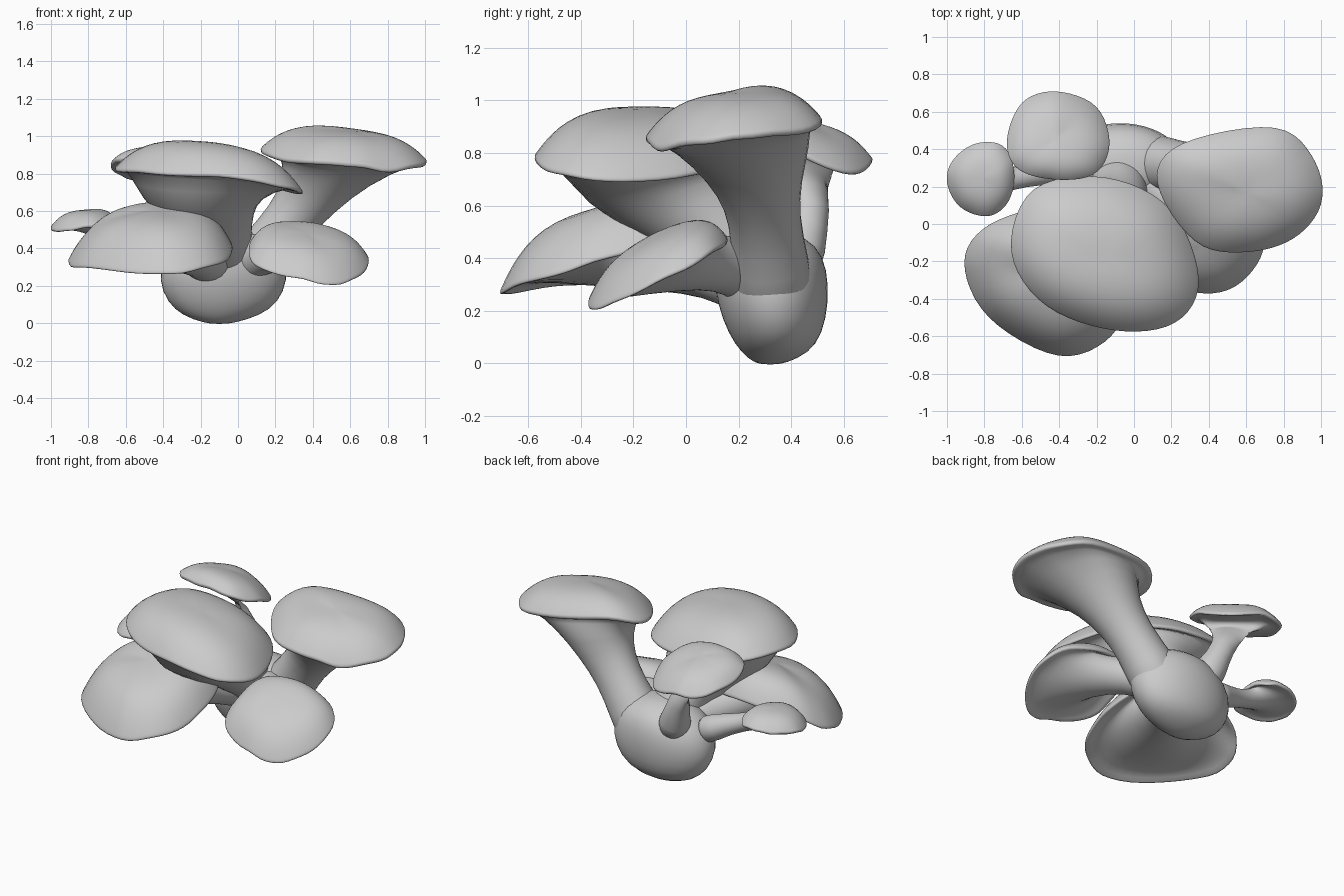
import bpy, math, random
from mathutils import Vector

if "Cube" in bpy.data.objects:
    bpy.data.objects.remove(bpy.data.objects["Cube"])

N = 24
UP = Vector((0, 0, 1))
random.seed(4)


def loft(name, rings, start, end):
    """Skin a stack of rings, closed with a pole at each end."""
    verts = [v for r in rings for v in r] + [start, end]
    faces = []
    for k in range(len(rings) - 1):
        for i in range(N):
            j = (i + 1) % N
            faces.append((k*N + i, (k+1)*N + i, (k+1)*N + j, k*N + j))
    a, b, last = len(verts) - 2, len(verts) - 1, (len(rings) - 1) * N
    for i in range(N):
        j = (i + 1) % N
        faces.append((a, i, j))
        faces.append((b, last + j, last + i))
    me = bpy.data.meshes.new(name)
    me.from_pydata([tuple(v) for v in verts], [], faces)
    me.polygons.foreach_set("use_smooth", [True] * len(me.polygons))
    ob = bpy.data.objects.new(name, me)
    bpy.context.collection.objects.link(ob)
    sub = ob.modifiers.new("smooth", 'SUBSURF')
    sub.levels = sub.render_levels = 1
    return ob


def closed_curve(pts):
    """Catmull-Rom through a closed loop of eight points, N samples."""
    pts = [Vector(p) for p in pts]
    m, step, out = len(pts), N // len(pts), []
    for i in range(m):
        p0, p1, p2, p3 = (pts[(i + d) % m] for d in (-1, 0, 1, 2))
        for s in range(step):
            t = s / step
            out.append(0.5 * (2*p1 + (p2 - p0)*t + (2*p0 - 5*p1 + 4*p2 - p3)*t*t
                              + (3*p1 - p0 - 3*p2 + p3)*t**3))
    return out


def mushroom(name, rim, dome, lip, stem, power=3.4):
    """Cap from a rim loop, flowing underneath into a stem of (x, y, z, radius)."""
    loop = closed_curve(rim)
    c = sum(loop, Vector()) / N
    offs = [(p - c) * 1.01 for p in loop]
    normal = Vector()
    for i in range(N):
        normal += offs[i].cross(offs[(i + 1) % N])
    normal.normalize()
    angles = [math.atan2(o.y, o.x) for o in offs]
    wave = [UP * random.uniform(-.014, .012) for o in offs]
    # cap top and wavy rim
    rings = [[c + o*f + UP*dome*(1 - f**power) + w*f**8 for o, w in zip(offs, wave)]
             for f in (0.25, 0.5, 0.7, 0.84, 0.93, 0.985, 1.0)]
    # hollowed underside
    rings.append([c + o*0.985 - UP*lip + w for o, w in zip(offs, wave)])
    rings.append([c + o*0.86 + UP*(dome*.2 - lip) for o in offs])
    # flare and stem
    for k, (x, y, z, r) in enumerate(stem):
        hi = Vector(stem[max(k - 1, 0)][:3])
        lo = Vector(stem[min(k + 1, len(stem) - 1)][:3])
        w = (0.3, 0.75, 1, 1, 1)[k]
        q = UP.rotation_difference(normal.lerp((hi - lo).normalized(), w))
        rings.append([Vector((x, y, z)) + q @ Vector((r*math.cos(a), r*math.sin(a), 0))
                      for a in angles])
    return loft(name, rings, c + UP*dome, Vector(stem[-1][:3]))


# lumpy shared base
base = [(-.10, .32, .0, .08, .06), (-.09, .34, .04, .21, .13), (-.08, .34, .11, .30, .18),
        (-.08, .33, .23, .35, .215), (-.07, .32, .36, .33, .22), (-.05, .32, .45, .25, .18),
        (-.04, .31, .50, .12, .10)]
base_rings = [[Vector((x + a*math.cos(i*math.tau/N), y + b*math.sin(i*math.tau/N), z))
               for i in range(N)] for x, y, z, a, b in reversed(base)]
loft("base", base_rings, Vector((-.04, .31, .51)), Vector((-.10, .32, -.005)))

# large centre mushroom
mushroom("centre_mushroom",
         [(-.66, -.15, .83), (-.47, -.44, .82), (-.10, -.57, .79), (.22, -.53, .745),
          (.35, -.30, .71), (.20, .08, .73), (-.15, .25, .77), (-.54, .19, .82)],
         .19, .025,
         [(-.20, -.08, .675, .33), (-.12, .06, .57, .21), (-.08, .18, .45, .15), (-.08, .27, .33, .16)])

# lower left mushroom, leaning forward
mushroom("lower_left_mushroom",
         [(-.91, -.20, .33), (-.78, -.50, .30), (-.40, -.71, .275), (-.12, -.60, .31),
          (-.03, -.35, .39), (-.10, -.04, .47), (-.42, .09, .51), (-.77, .0, .45)],
         .225, .02,
         [(-.40, -.22, .43, .24), (-.30, -.05, .40, .14), (-.20, .10, .37, .12), (-.13, .22, .33, .15)],
         power=4)

# lower right mushroom, leaning forward
mushroom("lower_right_mushroom",
         [(.06, -.10, .41), (.10, -.28, .31), (.35, -.37, .24), (.55, -.33, .22),
          (.69, -.15, .30), (.66, .06, .40), (.41, .16, .48), (.12, .09, .48)],
         .13, .02,
         [(.35, -.04, .38, .17), (.23, .08, .39, .11), (.11, .19, .37, .11), (.03, .27, .33, .14)],
         power=4)

# tall right mushroom, leaning back
mushroom("tall_right_mushroom",
         [(.12, .22, .93), (.33, -.10, .87), (.60, -.15, .85), (.85, -.08, .83),
          (1.0, .10, .855), (.97, .33, .88), (.76, .52, .92), (.25, .43, .98)],
         .14, .03,
         [(.47, .25, .80, .235), (.38, .28, .68, .165), (.28, .30, .55, .135),
          (.16, .32, .39, .15), (.06, .33, .25, .17)])

# back left mushroom, leaning back
mushroom("back_mushroom",
         [(-.68, .45, .85), (-.60, .65, .79), (-.42, .71, .775), (-.20, .63, .74),
          (-.13, .42, .81), (-.22, .26, .87), (-.45, .24, .90), (-.63, .30, .88)],
         .095, .025,
         [(-.36, .47, .76, .13), (-.31, .48, .65, .075), (-.26, .47, .52, .07), (-.2, .41, .37, .12)])

# small far left mushroom
mushroom("small_left_mushroom",
         [(-1.0, .22, .51), (-.93, .09, .51), (-.78, .04, .52), (-.67, .12, .53),
          (-.64, .28, .55), (-.70, .42, .54), (-.85, .43, .53), (-.97, .34, .52)],
         .08, .02,
         [(-.77, .23, .53, .09), (-.66, .24, .48, .055), (-.50, .27, .43, .06), (-.34, .31, .36, .10)])
